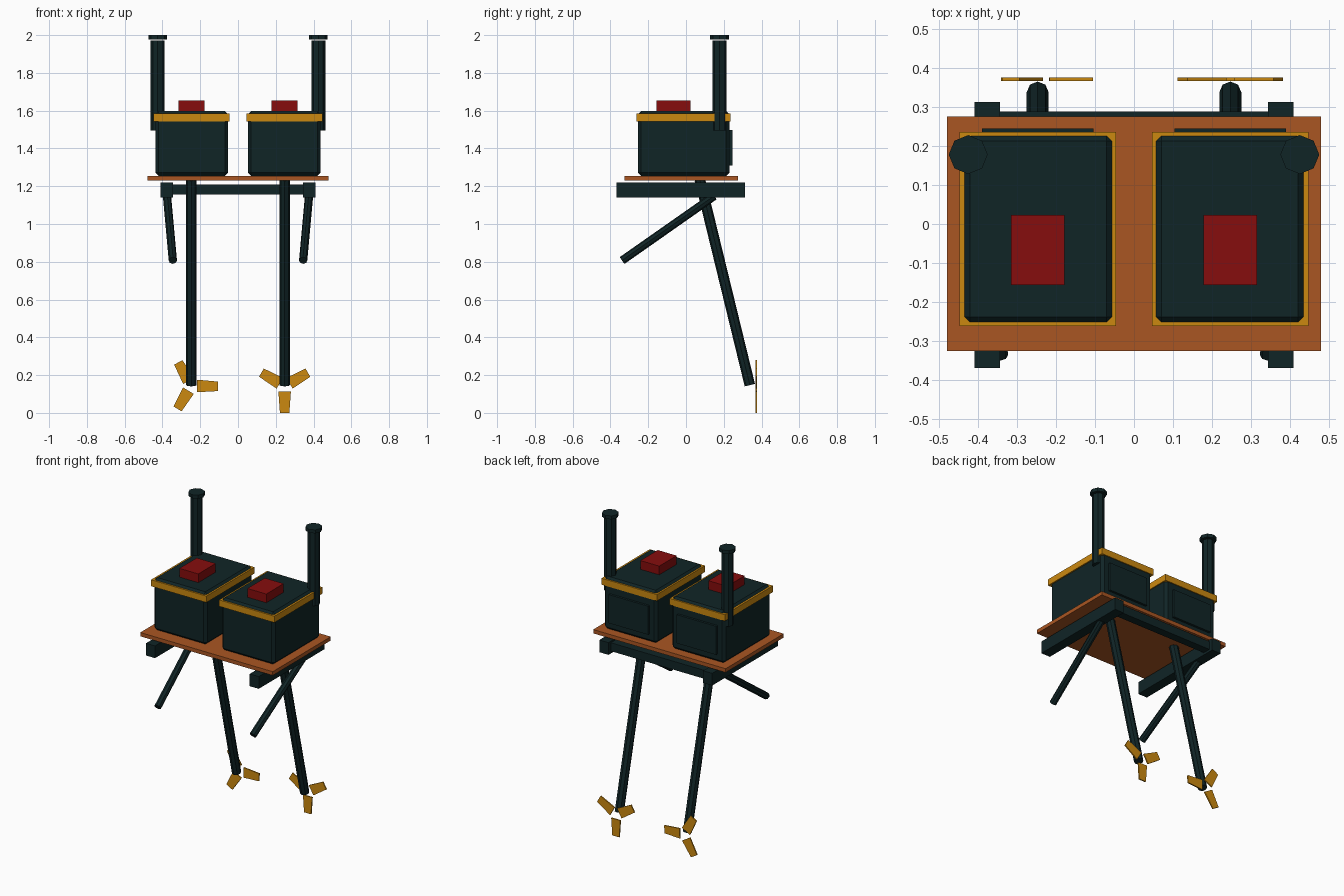
import bpy, bmesh, math
from mathutils import Vector

if "Cube" in bpy.data.objects:
    bpy.data.objects.remove(bpy.data.objects["Cube"])


def material(name, rgb):
    m = bpy.data.materials.new(name)
    m.diffuse_color = (*rgb, 1)
    m.use_nodes = True
    m.node_tree.nodes["Principled BSDF"].inputs["Base Color"].default_value = m.diffuse_color
    return m


DARK = material("dark_teal", (0.0052, 0.018, 0.0195))
WOOD = material("rust_orange", (0.40, 0.092, 0.016))
RED = material("deep_red", (0.24, 0.004, 0.004))
GOLD = material("gold", (0.60, 0.25, 0.005))


def finish(bm, name, mat):
    bmesh.ops.recalc_face_normals(bm, faces=bm.faces)
    me = bpy.data.meshes.new(name)
    bm.to_mesh(me)
    bm.free()
    me.materials.append(mat)
    ob = bpy.data.objects.new(name, me)
    bpy.context.collection.objects.link(ob)
    return ob


def box(name, lo, hi, mat, bevel=0):
    bm = bmesh.new()
    bmesh.ops.create_cube(bm, size=1)
    for v in bm.verts:
        v.co = Vector([(a + b) / 2 + c * (b - a) for a, b, c in zip(lo, hi, v.co)])
    if bevel:
        bmesh.ops.bevel(bm, geom=bm.edges[:], offset=bevel, segments=1,
                        affect='EDGES', profile=0.5)
    return finish(bm, name, mat)


def rod(name, a, b, r, mat, sides=8):
    a, b = Vector(a), Vector(b)
    bm = bmesh.new()
    bmesh.ops.create_cone(bm, cap_ends=True, segments=sides, radius1=r, radius2=r,
                          depth=(b - a).length)
    ob = finish(bm, name, mat)
    ob.location = (a + b) / 2
    d = b - a
    if abs(d.x) + abs(d.y) > 1e-6:
        ob.rotation_euler = d.to_track_quat('Z', 'Y').to_euler()
    return ob


def propeller(name, cx, cz, start):
    # three flat tapered blades in the xz plane
    bm = bmesh.new()
    for k in range(3):
        t = math.radians(start + 120 * k)
        u = Vector((math.cos(t), 0, math.sin(t)))
        w = Vector((-math.sin(t), 0, math.cos(t)))
        rings = []
        for y in (0.367, 0.375):
            c = Vector((cx, y, cz))
            rings.append([bm.verts.new(c + u * r + w * s) for r, s in
                          ((0.03, -0.033), (0.142, -0.025), (0.142, 0.025), (0.03, 0.033))])
        f, g = rings
        bm.faces.new(f)
        bm.faces.new(g[::-1])
        for i in range(4):
            j = (i + 1) % 4
            bm.faces.new((f[i], g[i], g[j], f[j]))
    return finish(bm, name, GOLD)


# deck plate and rear cross bar
box("deck_plate", (-0.48, -0.326, 1.23), (0.48, 0.275, 1.255), WOOD)
box("rear_cross_bar", (-0.36, 0.235, 1.155), (0.36, 0.288, 1.21), DARK)

for side, s in (("left", -1), ("right", 1)):
    def sbox(name, x0, x1, y0, y1, z0, z1, mat, bevel=0):
        xs = sorted((s * x0, s * x1))
        return box(f"{side}_{name}", (xs[0], y0, z0), (xs[1], y1, z1), mat, bevel)

    # engine housing with band, top box and back panel
    sbox("engine_housing", 0.053, 0.438, -0.255, 0.23, 1.255, 1.598, DARK, 0.017)
    sbox("engine_band", 0.046, 0.447, -0.262, 0.236, 1.543, 1.585, GOLD)
    sbox("engine_top_box", 0.178, 0.315, -0.157, 0.023, 1.59, 1.655, RED)
    sbox("engine_back_panel", 0.104, 0.39, 0.22, 0.245, 1.31, 1.497, DARK)
    # exhaust pipe and cap
    rod(f"{side}_exhaust_pipe", (s * 0.425, 0.178, 1.495), (s * 0.425, 0.178, 1.972), 0.037, DARK)
    rod(f"{side}_exhaust_cap", (s * 0.425, 0.178, 1.977), (s * 0.425, 0.178, 2.0), 0.05, DARK)
    # mounting rail, steering handle, drive shaft
    sbox("mounting_rail", 0.343, 0.409, -0.369, 0.313, 1.14, 1.22, DARK)
    rod(f"{side}_steering_handle", (s * 0.345, -0.338, 0.807), (s * 0.376, 0.149, 1.148), 0.022, DARK)
    rod(f"{side}_drive_shaft", (s * 0.247, 0.338, 0.147), (s * 0.247, 0.073, 1.235), 0.028, DARK)

propeller("left_propeller", -0.247, 0.143, -1)
propeller("right_propeller", 0.247, 0.142, 30)
